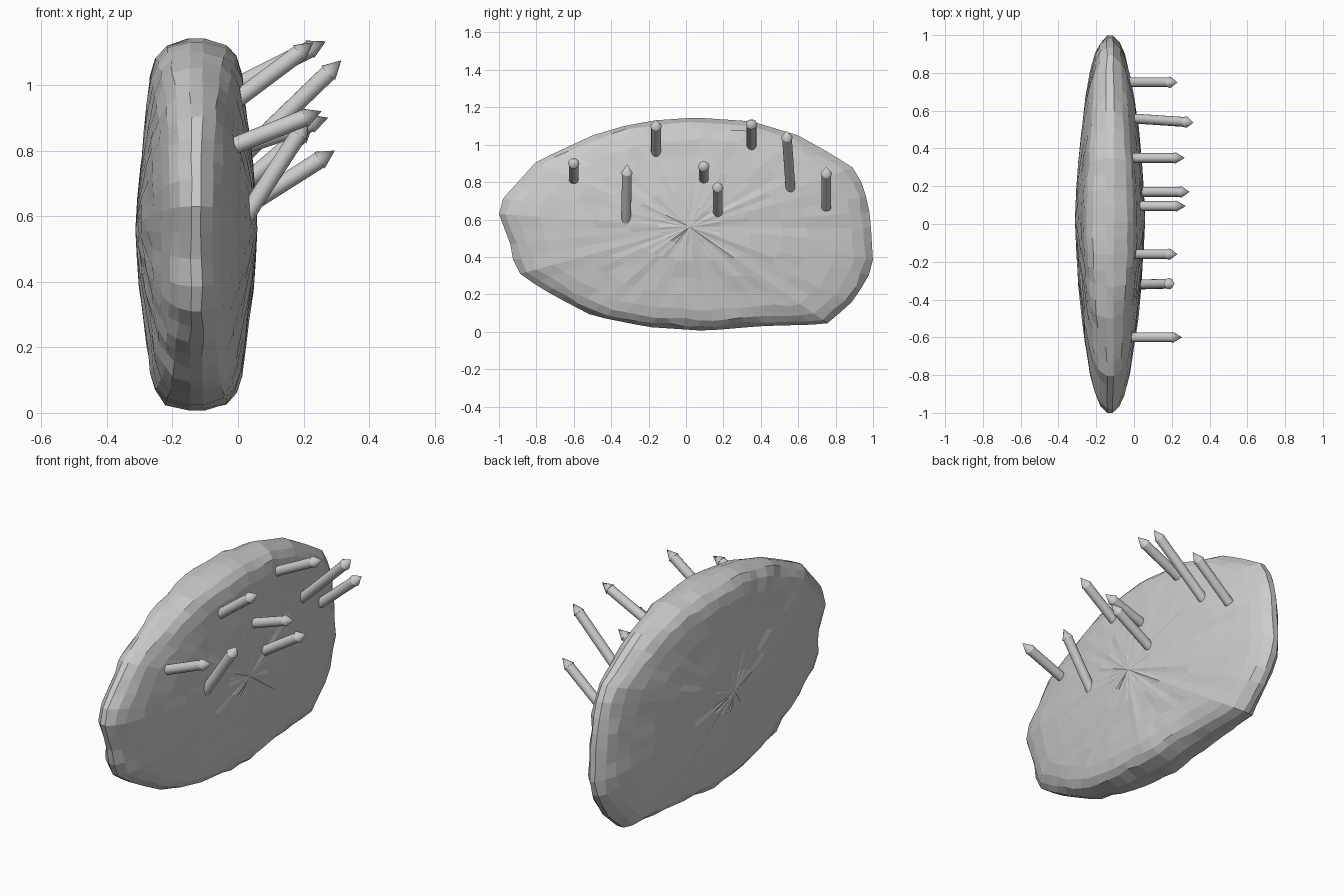
import bpy, bmesh, math, random
from mathutils import Vector

if "Cube" in bpy.data.objects:
    bpy.data.objects.remove(bpy.data.objects["Cube"])

random.seed(4)
CX, CY, CZ = -0.127, 0.02, 0.56

# boulder silhouette (y, z)
outline = [(-1, .63), (-.98, .71), (-.8, .91), (-.65, .98), (-.5, 1.05), (-.33, 1.1), (-.17, 1.13),
           (.05, 1.145), (.35, 1.125), (.6, 1.05), (.76, .96), (.89, .88), (.95, .78), (.985, .62),
           (1, .37), (.97, .28), (.88, .15), (.75, .04), (.57, .035), (.4, .03), (.1, .005),
           (-.2, .025), (-.5, .085), (-.72, .2), (-.88, .3), (-.92, .36), (-.94, .47)]


def resample(points, n):
    pts = [Vector(p) for p in points]
    segs = list(zip(pts, pts[1:] + pts[:1]))
    total = sum((b - a).length for a, b in segs)
    out = []
    for i in range(n):
        d = total * i / n
        for a, b in segs:
            length = (b - a).length
            if d <= length:
                out.append(a.lerp(b, d / length))
                break
            d -= length
    return out


def interp(table, s):
    for (a, fa), (b, fb) in zip(table, table[1:]):
        if s <= b:
            return fa + (fb - fa) * (s - a) / (b - a)
    return table[-1][1]


# thickness falloff towards the ends and towards the top and bottom
ends = [(0, 1), (.3, .91), (.6, .75), (.8, .56), (.9, .42), (.96, .28), (1, .09)]
edges = [(0, 1), (.3, .94), (.5, .86), (.8, .76), (.9, .67), (.96, .5), (1, .12)]


def make_boulder():
    bm = bmesh.new()
    n = 60
    ring_pts = resample(outline, n)
    steps = [1, .96, .9, .8, .65, .5, .33, .17]
    rims = []
    for side in (-1, 1):
        loops = []
        for s in steps:
            loop = []
            for p in ring_pts:
                dy, dz = p.x - CY, p.y - CZ
                k = (dy / math.hypot(dy, dz)) ** 2
                f = k * interp(ends, s) + (1 - k) * interp(edges, s)
                x = CX + side * (.185 * f + random.uniform(-.004, .004))
                j = random.uniform(-.012, .012) if s < 1 else 0
                loop.append(bm.verts.new((x, CY + dy * (s + j), CZ + dz * (s + j))))
            loops.append(loop)
        for a, b in zip(loops, loops[1:]):
            for i in range(n):
                m = (i + 1) % n
                bm.faces.new((a[i], a[m], b[m], b[i]))
        hub = bm.verts.new((CX + side * .186, CY, CZ))
        for i in range(n):
            bm.faces.new((loops[-1][i], loops[-1][(i + 1) % n], hub))
        rims.append(loops[0])
    for i in range(n):
        m = (i + 1) % n
        bm.faces.new((rims[0][i], rims[0][m], rims[1][m], rims[1][i]))
    bmesh.ops.recalc_face_normals(bm, faces=bm.faces[:])
    me = bpy.data.meshes.new("boulder")
    bm.to_mesh(me)
    bm.free()
    bpy.context.collection.objects.link(bpy.data.objects.new("boulder", me))


def make_peg(name, base, tip, sink):
    base, tip = Vector(base), Vector(tip)
    d = (tip - base).normalized()
    base -= d * sink
    # (distance along the peg, radius)
    length = (tip - base).length
    profile = [(0, .026), (length - .055, .026), (length - .055, .03)]
    bm = bmesh.new()
    n = 16
    rings = [[bm.verts.new((r * math.cos(2 * math.pi * i / n), r * math.sin(2 * math.pi * i / n), h))
              for i in range(n)] for h, r in profile]
    apex = bm.verts.new((0, 0, length))
    bm.faces.new(rings[0])
    for a, b in zip(rings, rings[1:]):
        for i in range(n):
            m = (i + 1) % n
            bm.faces.new((a[i], a[m], b[m], b[i]))
    for i in range(n):
        bm.faces.new((rings[-1][i], rings[-1][(i + 1) % n], apex))
    bmesh.ops.recalc_face_normals(bm, faces=bm.faces[:])
    me = bpy.data.meshes.new(name)
    bm.to_mesh(me)
    bm.free()
    ob = bpy.data.objects.new(name, me)
    ob.location = base
    ob.rotation_euler = d.to_track_quat('Z', 'Y').to_euler()
    bpy.context.collection.objects.link(ob)
    bpy.ops.object.select_all(action='DESELECT')
    ob.select_set(True)
    bpy.context.view_layer.objects.active = ob
    bpy.ops.object.shade_smooth_by_angle(angle=math.radians(30))


make_boulder()

# climbing pegs: base point and tip point
pegs = [((-.01, -.6, .815), (.255, -.6, .92)),
        ((.04, -.32, .625), (.215, -.315, .895)),
        ((.01, -.16, .965), (.23, -.16, 1.13)),
        ((.02, .095, .815), (.275, .095, .9)),
        ((.05, .17, .645), (.295, .17, .8)),
        ((.0, .35, 1.0), (.268, .35, 1.133)),
        ((.02, .557, .79), (.315, .537, 1.075)),
        ((.01, .75, .69), (.23, .75, .88))]
for i, (b, t) in enumerate(pegs):
    make_peg(f"peg_{i + 1}", b, t, 0 if i == 0 else .04)
